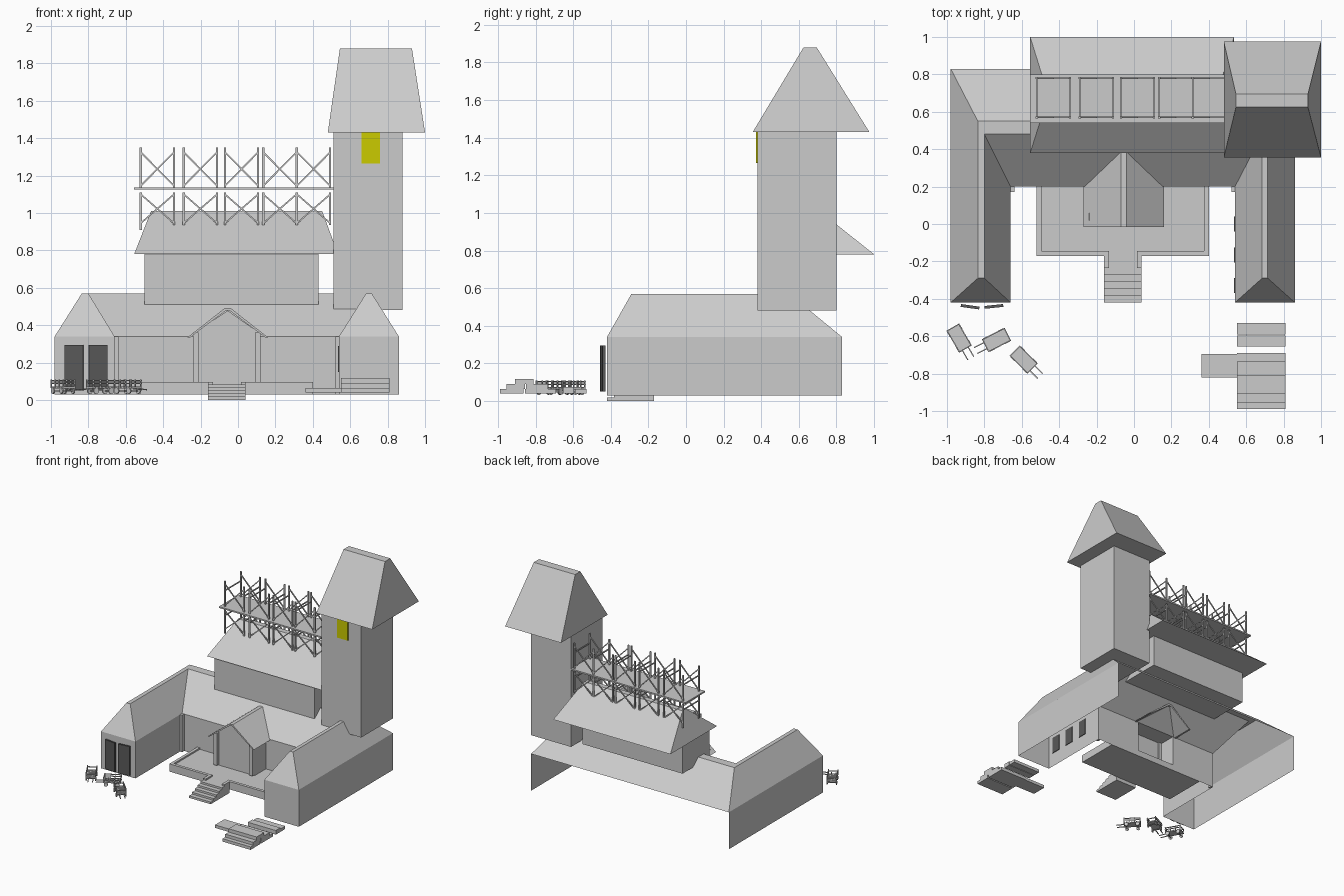
import bpy, bmesh, math
from mathutils import Vector, Matrix

if "Cube" in bpy.data.objects:
    bpy.data.objects.remove(bpy.data.objects["Cube"])


def finish(bm, name, mat=None, recalc=True):
    if recalc:
        bmesh.ops.recalc_face_normals(bm, faces=bm.faces)
    me = bpy.data.meshes.new(name)
    bm.to_mesh(me)
    bm.free()
    ob = bpy.data.objects.new(name, me)
    bpy.context.collection.objects.link(ob)
    if mat:
        me.materials.append(mat)
    return ob


def add_box(bm, x0, x1, y0, y1, z0, z1):
    m = Matrix.Translation(((x0 + x1) / 2, (y0 + y1) / 2, (z0 + z1) / 2)) @ \
        Matrix.Diagonal((x1 - x0, y1 - y0, z1 - z0, 1))
    return bmesh.ops.create_cube(bm, size=1, matrix=m)["verts"]


def boxes(name, specs, mat=None):
    bm = bmesh.new()
    for s in specs:
        add_box(bm, *s)
    return finish(bm, name, mat)


def add_beam(bm, a, b, t=0.01):
    a, b = Vector(a), Vector(b)
    d = b - a
    m = Matrix.Translation((a + b) / 2) @ d.to_track_quat('Z', 'Y').to_matrix().to_4x4() @ \
        Matrix.Diagonal((t, t, d.length, 1))
    bmesh.ops.create_cube(bm, size=1, matrix=m)


def prism(name, profile, y0, y1):
    # extrude an x-z profile along y
    bm = bmesh.new()
    f = bm.faces.new([bm.verts.new((x, y0, z)) for x, z in profile])
    r = bmesh.ops.extrude_face_region(bm, geom=[f])
    bmesh.ops.translate(bm, vec=(0, y1 - y0, 0),
                        verts=[v for v in r["geom"] if isinstance(v, bmesh.types.BMVert)])
    return finish(bm, name)


def hip_roof(name, eave, ridge, z0, z1):
    # closed roof from an eave rectangle to a small flat top (x0, x1, y0, y1)
    bm = bmesh.new()
    for v in add_box(bm, *eave, z0, z1):
        if v.co.z > (z0 + z1) / 2:
            v.co.x = ridge[0] if v.co.x < sum(eave[:2]) / 2 else ridge[1]
            v.co.y = ridge[2] if v.co.y < sum(eave[2:]) / 2 else ridge[3]
    return finish(bm, name)


def material(name, c):
    m = bpy.data.materials.new(name)
    m.diffuse_color = (*c, 1)
    m.use_nodes = True
    m.node_tree.nodes["Principled BSDF"].inputs["Base Color"].default_value = m.diffuse_color
    return m


yellow = material("window_yellow", (0.6, 0.6, 0.0))
dark = material("dark_grey", (0.1, 0.1, 0.1))

# U-shaped ground floor: open-backed walls and a lofted hip roof
eave = [(-.98, .83), (-.98, -.42), (-.66, -.42), (-.66, .2),
        (.54, .2), (.54, -.42), (.86, -.42), (.86, .83)]
ridge = [(-.835, .55), (-.835, -.29), (-.80, -.29), (-.80, .48),
         (.685, .48), (.685, -.29), (.715, -.29), (.715, .55)]
path = eave[:4] + [(-.24, .2), (-.24, .05), (.12, .05), (.12, .2)] + eave[4:]
bm = bmesh.new()
lo = [bm.verts.new((x, y, .03)) for x, y in path]
hi = [bm.verts.new((x, y, .34)) for x, y in path]
for i in range(len(path) - 1):
    bm.faces.new((lo[i], lo[i + 1], hi[i + 1], hi[i]))
finish(bm, "courtyard_walls", recalc=False)

bm = bmesh.new()
e = [bm.verts.new((x, y, .34)) for x, y in eave]
r = [bm.verts.new((x, y, .57)) for x, y in ridge]
for i in range(8):
    j = (i + 1) % 8
    bm.faces.new((e[i], e[j], r[j], r[i]))
for q in ((0, 1, 2, 3), (0, 3, 4, 7), (4, 5, 6, 7)):
    bm.faces.new([r[i] for i in q])
finish(bm, "courtyard_roof", recalc=False)

# Entrance porch
prism("porch_gable", [(-.24, .34), (.12, .34), (.12, .355), (-.055, .478), (-.24, .355)], .05, .2)
prism("porch_roof", [(-.27, .335), (-.07, .492), (-.04, .492), (.16, .335),
                     (.145, .335), (-.045, .478), (-.065, .478), (-.255, .335)], -.015, .385)
boxes("pilasters", [(-.24, -.21, .02, .06, .09, .36), (.09, .12, .02, .06, .09, .36),
                    (-.66, -.64, .17, .2, .03, .34), (.52, .54, .17, .2, .03, .34)])

# Terrace with raised rim, landing and steps
boxes("terrace", [(-.52, .40, -.17, .2, .03, .082), (-.16, .04, -.235, -.17, .0, .082)])
boxes("terrace_rim", [(-.52, -.495, -.17, .2, .03, .095), (.375, .40, -.17, .2, .03, .095),
                      (-.52, -.135, -.17, -.145, .03, .095), (.015, .40, -.17, -.145, .03, .095),
                      (-.16, -.135, -.235, -.145, .03, .095), (.015, .04, -.235, -.145, .03, .095)])
boxes("front_steps", [(-.16, .04, -.42 + i * .037, -.383 + i * .037, 0, .018 + i * .016)
                      for i in range(5)])

# Left wing double doors, slightly ajar, and right wing courtyard windows
for x, ang in ((-.925, -8), (-.70, 6)):
    side = 1 if x < -.8 else -1
    bm = bmesh.new()
    add_box(bm, min(0, side * .1), max(0, side * .1), -.015, 0, .05, .295)
    bmesh.ops.transform(bm, verts=bm.verts, matrix=Matrix.Translation((x, -.428, 0)) @
                        Matrix.Rotation(math.radians(ang), 4, 'Z'))
    finish(bm, "wing_door", dark)
boxes("courtyard_windows", [(.535, .545, y - .04, y + .04, .15, .29)
                            for y in (-.33, -.165, 0)], dark)

# Upper hall
boxes("hall_walls", [(-.50, .43, .40, .76, .51, .785)])
hip_roof("hall_roof", (-.555, .535, .38, 1.0), (-.465, .45, .665, .71), .78, 1.01)

# Tower
boxes("tower", [(.51, .88, .38, .80, .48, 1.435)])
hip_roof("tower_roof", (.48, 1.0, .355, .975), (.545, .93, .625, .695), 1.43, 1.88)
boxes("tower_window", [(.66, .76, .372, .381, 1.265, 1.43)], yellow)

# Roof scaffolding: braced bays in two rows and two levels, with a deck
bm = bmesh.new()
add_box(bm, -.555, .52, .54, .80, 1.125, 1.137)
for x0 in (-.52, -.29, -.07, .135, .315):
    x1 = x0 + .178
    for y in (.57, .78):
        for x in (x0, x1):
            add_beam(bm, (x, y, .91 if x == -.52 else .935), (x, y, 1.11), .011)
            add_beam(bm, (x, y, 1.13), (x, y, 1.35), .011)
        for za, zb in ((.945, 1.10), (1.145, 1.325)):
            add_beam(bm, (x0, y, za), (x1, y, zb), .008)
            add_beam(bm, (x0, y, zb), (x1, y, za), .008)
    for x in (x0, x1):
        for z in (1.06, 1.27):
            add_beam(bm, (x, .57, z), (x, .78, z), .008)
finish(bm, "scaffold")

# Stacked timber boards
boxes("timber_stack", [
    (.55, .81, -.99, -.865, .04, .065), (.55, .81, -.855, -.69, .04, .065),
    (.55, .81, -.955, -.855, .065, .09), (.55, .81, -.85, -.735, .065, .09),
    (.55, .81, -.91, -.81, .09, .118), (.36, .62, -.82, -.695, .04, .065),
    (.55, .81, -.655, -.595, .04, .075), (.55, .81, -.59, -.53, .04, .065)])


# Hand carts: slatted bed, rails, four wheels and two shafts
def cart(x, y, angle):
    bm = bmesh.new()
    add_box(bm, -.068, .068, -.036, .036, .062, .068)
    for i in range(7):
        add_box(bm, -.066 + i * .02, -.054 + i * .02, -.039, .039, .068, .073)
    for s in (-.036, .036):
        for i in range(4):
            px = -.063 + i * .042
            add_beam(bm, (px, s, .065), (px, s, .11), .006)
        for z in (.088, .104):
            add_beam(bm, (-.068, s, z), (.068, s, z), .006)
        add_beam(bm, (.06, s * .5, .06), (.125, s * .5, .055), .006)
        for wx in (-.045, .045):
            m = Matrix.Translation((wx, s, .049)) @ Matrix.Rotation(math.pi / 2, 4, 'X')
            bmesh.ops.create_cone(bm, cap_ends=True, segments=10, radius1=.016,
                                  radius2=.016, depth=.008, matrix=m)
    for ex in (-.065, .065):
        add_beam(bm, (ex, -.036, .096), (ex, .036, .096), .006)
    for wx in (-.045, .045):
        add_beam(bm, (wx, -.036, .049), (wx, .036, .049), .006)
    bmesh.ops.transform(bm, verts=bm.verts, matrix=Matrix.Translation((x, y, 0)) @
                        Matrix.Rotation(math.radians(angle), 4, 'Z'))
    finish(bm, "hand_cart")


for spec in ((-.935, -.61, -60), (-.735, -.62, 207), (-.59, -.725, -45)):
    cart(*spec)
